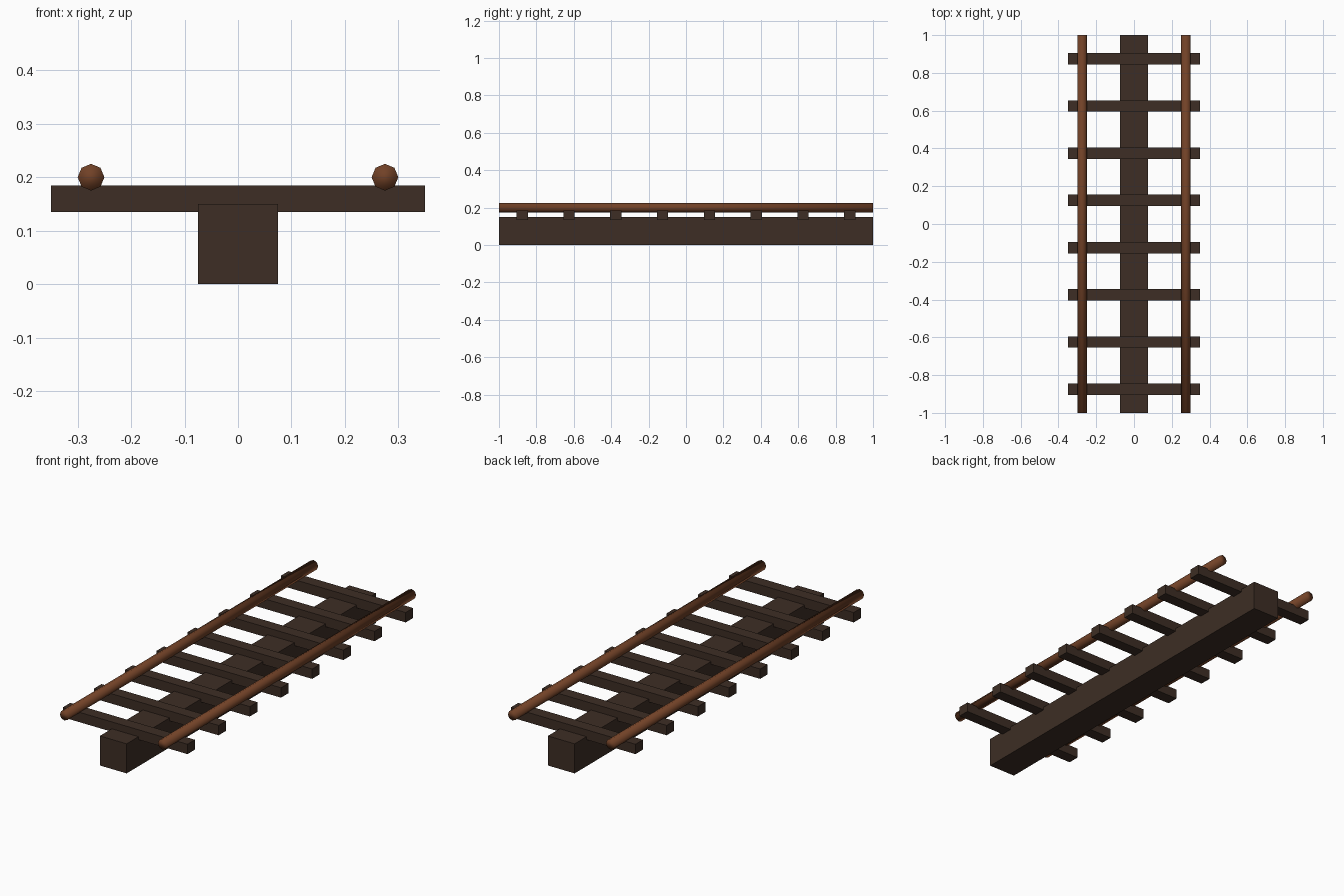
import bpy, math

if "Cube" in bpy.data.objects:
    bpy.data.objects.remove(bpy.data.objects["Cube"])


def material(name, rgb):
    m = bpy.data.materials.new(name)
    m.diffuse_color = (*rgb, 1)
    m.use_nodes = True
    m.node_tree.nodes["Principled BSDF"].inputs["Base Color"].default_value = m.diffuse_color
    return m


dark_wood = material("dark wood", (0.047, 0.027, 0.018))
rusty_brown = material("rusty brown", (0.165, 0.053, 0.020))


def box(name, center, size, mat):
    bpy.ops.mesh.primitive_cube_add(size=1, location=center)
    ob = bpy.context.object
    ob.name = name
    ob.scale = size
    bpy.ops.object.transform_apply(location=False, rotation=False, scale=True)
    ob.data.materials.append(mat)


# Central support beam
box("support_beam", (0, 0, 0.075), (0.15, 2, 0.15), dark_wood)

# Eight evenly spaced cross ties, slightly sunk into the beam
for i in range(8):
    box(f"cross_tie_{i + 1}", (0, -0.875 + 0.25 * i, 0.16),
        (0.7, 0.06, 0.05), dark_wood)

# Pair of eight-sided tube rails, smooth all over
for side, x in (("left", -0.275), ("right", 0.275)):
    bpy.ops.mesh.primitive_cylinder_add(vertices=8, radius=0.025, depth=2,
                                        location=(x, 0, 0.2),
                                        rotation=(math.pi / 2, 0, 0))
    rail = bpy.context.object
    rail.name = f"rail_{side}"
    bpy.ops.object.shade_smooth()
    rail.data.materials.append(rusty_brown)
